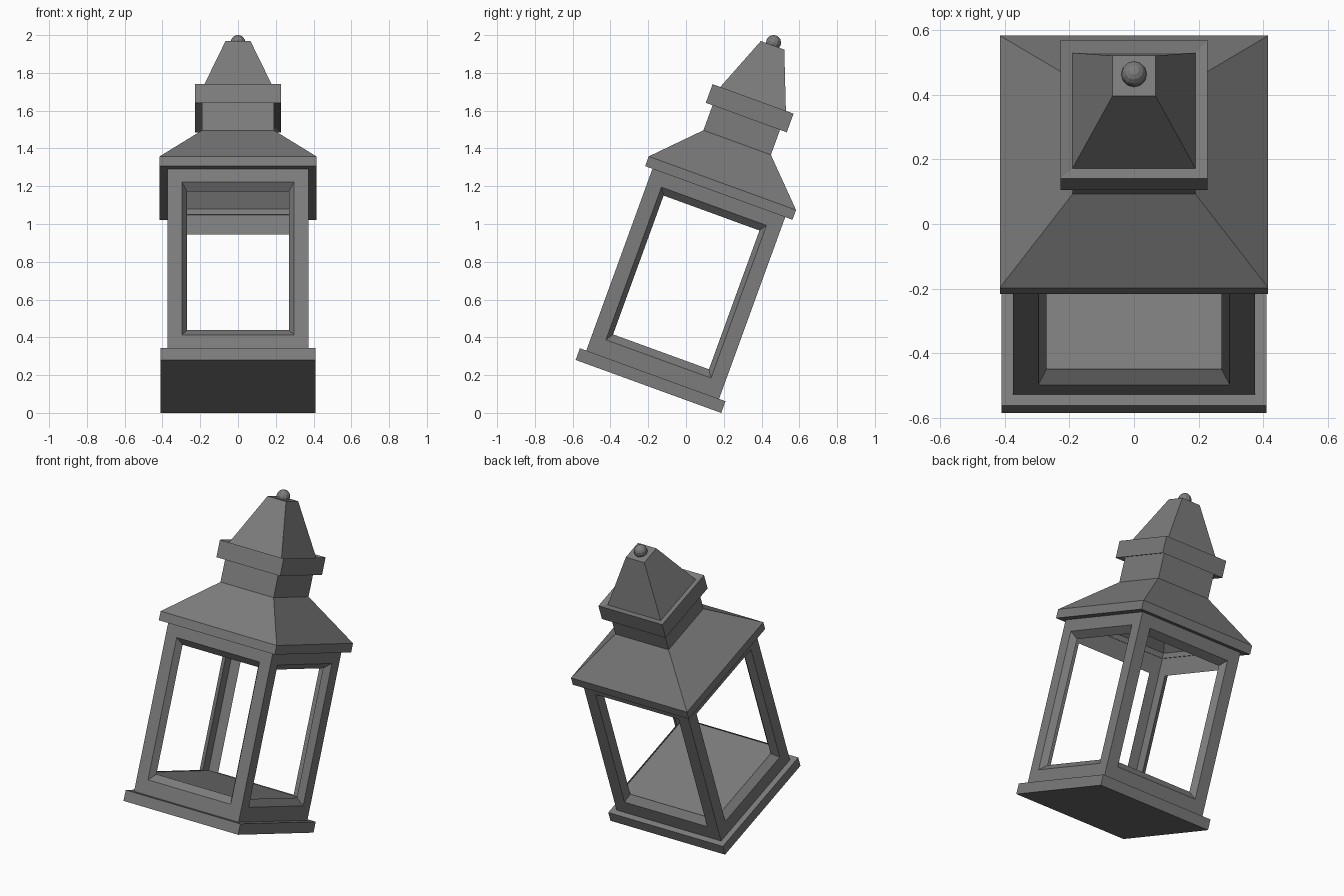
import bpy, bmesh, math
from mathutils import Matrix

cube = bpy.data.objects.get("Cube")
if cube:
    bpy.data.objects.remove(cube)

# Single painted metal colour
metal = bpy.data.materials.new("grey_metal")
metal.use_nodes = True
metal.diffuse_color = (0.2, 0.2, 0.2, 1)
metal.node_tree.nodes["Principled BSDF"].inputs["Base Color"].default_value = (0.2, 0.2, 0.2, 1)

# The whole lantern leans backwards
LEAN = Matrix.Translation((0, -0.199, 0.14)) @ Matrix.Rotation(math.radians(-20), 4, "X")


def finish(name, bm):
    bmesh.ops.remove_doubles(bm, verts=bm.verts, dist=0.0001)
    bmesh.ops.recalc_face_normals(bm, faces=bm.faces)
    mesh = bpy.data.meshes.new(name)
    bm.to_mesh(mesh)
    bm.free()
    mesh.materials.append(metal)
    obj = bpy.data.objects.new(name, mesh)
    bpy.context.collection.objects.link(obj)
    obj.matrix_world = LEAN
    return obj


def bridge(bm, rings):
    """Join successive four-cornered rings with quads."""
    for a, b in zip(rings, rings[1:]):
        for i in range(4):
            j = (i + 1) % 4
            bm.faces.new((a[i], a[j], b[j], b[i]))


def square_loft(name, profile):
    """Stack of square sections given as (half width, height), capped at both ends."""
    bm = bmesh.new()
    rings = [[bm.verts.new((sx * h, sy * h, z))
              for sx, sy in ((-1, -1), (1, -1), (1, 1), (-1, 1))]
             for h, z in profile]
    bridge(bm, rings)
    bm.faces.new(rings[0])
    bm.faces.new(rings[-1])
    return finish(name, bm)


# Base plate and raised floor inside the walls
BASE_TOP, BODY_TOP = 0.066, 1.09
OUTER, INNER = 0.374, 0.34
square_loft("base_plate", [(0.41, 0), (0.41, BASE_TOP)])
square_loft("floor", [(INNER, BASE_TOP), (INNER, 0.19)])

# Four thin mitred walls: bevelled opening outside, slim raised trim inside
bm = bmesh.new()
sections = [  # half width, bottom, top, distance from the axis
    (OUTER, BASE_TOP, BODY_TOP, OUTER),
    (0.296, 0.155, 1.015, OUTER),
    (0.27, 0.195, 0.977, 0.336),
    (0.297, 0.168, 1.004, 0.336),
    (0.297, 0.168, 1.004, INNER),
    (INNER, BASE_TOP, BODY_TOP, INNER),
]
for side in range(4):
    turn = Matrix.Rotation(side * math.pi / 2, 4, "Z")
    rings = [[bm.verts.new((x, -d, z))
              for x, z in ((-w, low), (w, low), (w, high), (-w, high))]
             for w, low, high, d in sections]
    bridge(bm, rings)
    bmesh.ops.transform(bm, matrix=turn, verts=sum(rings, []))
finish("window_frame", bm)

# Hollow roof with eave and neck: inside surface first, then the outside
square_loft("roof", [
    (0.16, 1.50), (0.16, 1.36), (0.336, 1.122), (0.336, BODY_TOP),
    (0.415, BODY_TOP), (0.415, 1.145), (0.19, 1.374), (0.19, 1.535),
])

# Collar with edges that slope in towards the neck and the tapered cap
square_loft("collar", [(0.19, 1.53), (0.228, 1.515), (0.228, 1.62), (0.19, 1.607)])
square_loft("cap", [(0.19, 1.607), (0.066, 1.922)])

# Ball finial
bm = bmesh.new()
bmesh.ops.create_uvsphere(bm, u_segments=12, v_segments=8, radius=0.04,
                          matrix=Matrix.Translation((0, 0, 1.937)))
finish("finial_ball", bm)
